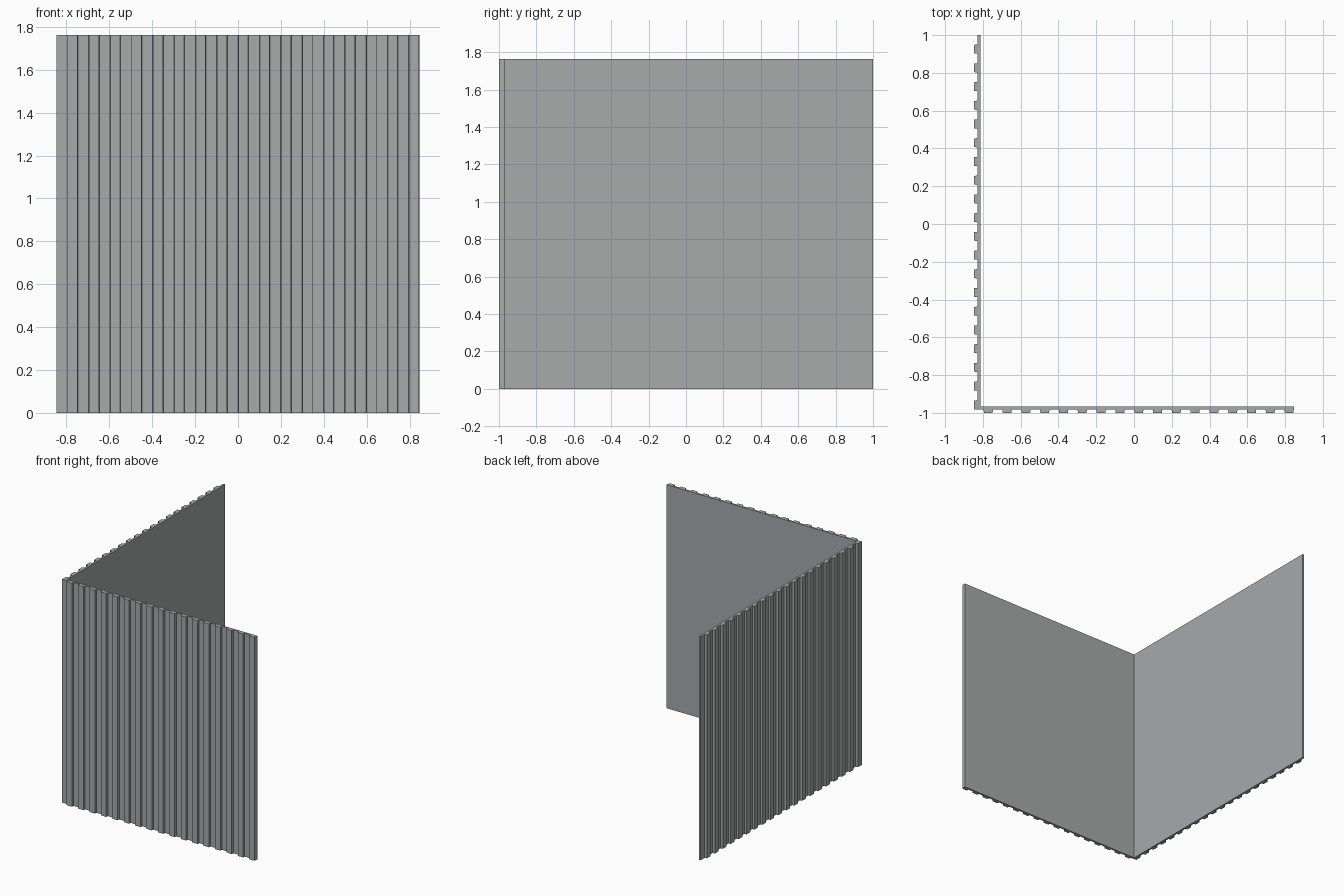
import bpy, bmesh

if "Cube" in bpy.data.objects:
    bpy.data.objects.remove(bpy.data.objects["Cube"])

H = 1.762        # wall height
PANEL = 0.015    # sheet thickness
RIB = 0.018      # rib depth
SLANT = 0.002    # taper on rib sides

grey = bpy.data.materials.new("dark_grey_metal")
grey.diffuse_color = (0.38, 0.405, 0.4, 1)
grey.use_nodes = True
grey.node_tree.nodes["Principled BSDF"].inputs["Base Color"].default_value = grey.diffuse_color


def ribbed_profile(length, count):
    """Outline along u; the flat inner side is at v = 0, ribs point to -v.
    Each period is a gap followed by a rib."""
    p = length / count
    outer, tip = -PANEL, -PANEL - RIB
    pts = [(0, 0), (0, outer)]
    for i in range(count):
        a, b = (i + 0.5) * p, (i + 1) * p
        pts += [(a, outer), (a + SLANT, tip), (b - SLANT, tip), (b, outer)]
    return pts + [(length, 0)]


def extrude_wall(name, points):
    bm = bmesh.new()
    face = bm.faces.new([bm.verts.new((x, y, 0)) for x, y in points])
    top = bmesh.ops.extrude_face_region(bm, geom=[face])["geom"]
    verts = [g for g in top if isinstance(g, bmesh.types.BMVert)]
    bmesh.ops.translate(bm, verts=verts, vec=(0, 0, H))
    bmesh.ops.recalc_face_normals(bm, faces=bm.faces[:])
    mesh = bpy.data.meshes.new(name)
    bm.to_mesh(mesh)
    bm.free()
    mesh.materials.append(grey)
    obj = bpy.data.objects.new(name, mesh)
    bpy.context.collection.objects.link(obj)
    return obj


X, T = 0.846, PANEL + RIB

# Front wall: runs left to right, ribs facing -y
extrude_wall("front_wall", [(-X + u, -1 + T + v) for u, v in ribbed_profile(2 * X, 17)])

# Side wall: runs from the back to the corner, ribs facing -x
extrude_wall("side_wall", [(-X + T + v, 1 - u) for u, v in ribbed_profile(2 - RIB, 20)])
